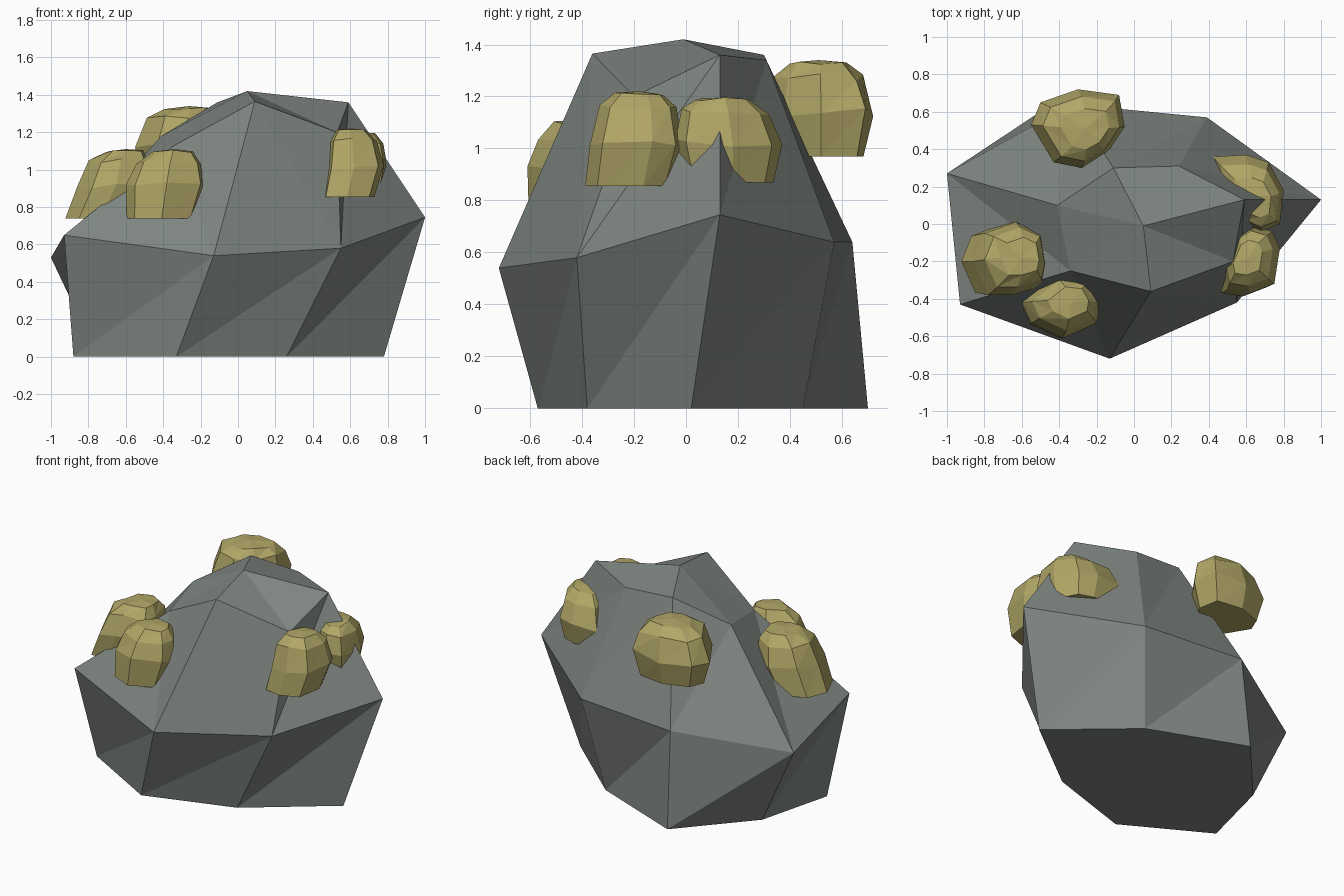
import bpy, bmesh, random

random.seed(7)

if "Cube" in bpy.data.objects:
    bpy.data.objects.remove(bpy.data.objects["Cube"], do_unlink=True)


def material(name, colour):
    m = bpy.data.materials.new(name)
    m.use_nodes = True
    m.diffuse_color = (*colour, 1)
    m.node_tree.nodes["Principled BSDF"].inputs["Base Color"].default_value = (*colour, 1)
    return m


def stack(name, rings, apex, mat, flips=()):
    """Skin rings from bottom to top, close with a base and a fan to the apex.
    Quads listed in flips as (level, side) take the other diagonal."""
    bm = bmesh.new()
    loops = [[bm.verts.new(p) for p in ring] for ring in rings]
    n = len(loops[0])
    for lv, (low, high) in enumerate(zip(loops, loops[1:])):
        for i in range(n):
            j = (i + 1) % n
            a, b, c, d = low[i], low[j], high[j], high[i]
            if (lv, i) in flips:
                bm.faces.new((a, b, d)), bm.faces.new((b, c, d))
            else:
                bm.faces.new((a, b, c)), bm.faces.new((a, c, d))
    tip = bm.verts.new(apex)
    for i in range(n):
        bm.faces.new((loops[-1][i], loops[-1][(i + 1) % n], tip))
    bm.faces.new(loops[0][::-1])
    bmesh.ops.recalc_face_normals(bm, faces=bm.faces)
    mesh = bpy.data.meshes.new(name)
    bm.to_mesh(mesh)
    bm.free()
    mesh.materials.append(mat)
    ob = bpy.data.objects.new(name, mesh)
    bpy.context.collection.objects.link(ob)


stone = material("grey stone", (0.21, 0.235, 0.215))
ore = material("dull gold ore", (0.44, 0.385, 0.135))

# Boulder: base, waist and shoulder rings, counter-clockwise from the back left corner
base = [(-.75, .25, 0), (-.88, -.26, 0), (-.33, -.57, 0), (.26, -.38, 0),
        (.78, .02, 0), (.29, .45, 0), (-.35, .70, 0)]
waist = [(-1, .27, .53), (-.93, -.43, .65), (-.13, -.72, .54), (.55, -.42, .58),
         (1, .13, .745), (.39, .57, .64), (-.33, .64, .64)]
shoulder = [(-.41, .10, 1.18), (-.34, -.25, 1.13), (.09, -.36, 1.365), (.53, -.20, 1.20),
            (.59, .13, 1.36), (.24, .31, 1.34), (-.11, .30, 1.36)]
stack("boulder", [base, waist, shoulder], (.05, -.01, 1.42), stone,
      flips={(1, 1), (1, 2)})


# Ore lumps: a plan outline at the widest level, shrunk to a flat base and a blunt top
def nugget(name, outline, bottom, top, crown, foot=(0, 0), foot_size=.82):
    n = len(outline)
    mid = [sum(p[k] for p in outline) / n for k in (0, 1)]
    high = top - bottom

    def ring(level, size, centre, rough):
        return [(centre[0] + (x - mid[0]) * size, centre[1] + (y - mid[1]) * size,
                 bottom + high * (level + random.uniform(-rough, rough))) for x, y in outline]

    lean = [(mid[k] + crown[k]) / 2 for k in (0, 1)]
    sole = [mid[k] + foot[k] for k in (0, 1)]
    rings = [ring(0, foot_size, sole, 0), ring(.46, 1, mid, .06),
             ring(.82, .82, lean, .04), ring(.97, .52, crown, .02)]
    stack(name, rings, (*crown, top), ore)


nugget("ore_back",
       [(-.55, .53), (-.43, .33), (-.28, .30), (-.15, .37), (-.05, .52), (-.08, .69),
        (-.30, .72), (-.50, .65)], .97, 1.34, (-.26, .51))
nugget("ore_right_side",
       [(-.86, -.20), (-.78, -.38), (-.65, -.38), (-.49, -.33), (-.47, -.22), (-.50, -.05),
        (-.63, .01), (-.80, -.05)], .74, 1.11, (-.60, -.18), (-.08, 0), .92)
nugget("ore_front",
       [(-.60, -.42), (-.55, -.53), (-.38, -.61), (-.20, -.53), (-.18, -.42), (-.25, -.30),
        (-.42, -.28)], .74, 1.11, (-.34, -.42), (-.03, -.02), .85)
nugget("ore_left_front",
       [(.48, -.25), (.50, -.35), (.62, -.37), (.75, -.32), (.78, -.13), (.74, -.04),
        (.64, -.01), (.56, -.06)], .855, 1.22, (.61, -.18), (-.04, -.03), .93)
nugget("ore_left_back",
       [(.42, .36), (.43, .25), (.55, .02), (.68, -.04), (.78, 0), (.80, .18),
        (.72, .33), (.60, .37)], .87, 1.20, (.64, .15))
